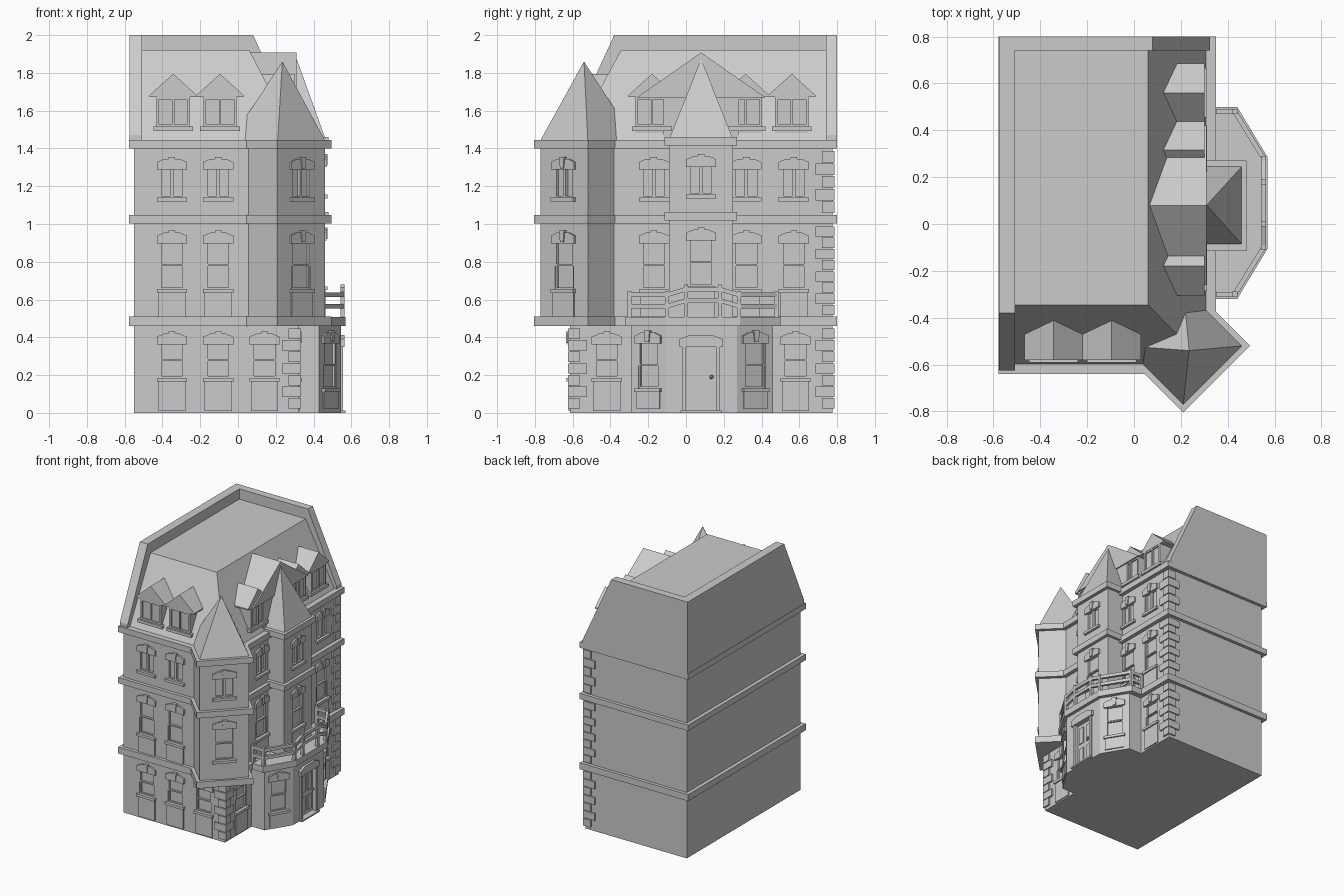
import bpy, bmesh, math
from mathutils import Matrix, Vector

if "Cube" in bpy.data.objects:
    bpy.data.objects.remove(bpy.data.objects["Cube"])

I = Matrix.Identity(4)


def frame(x, y, deg):
    """Wall frame: local x runs along the wall, local -y points outward."""
    return Matrix.Translation((x, y, 0)) @ Matrix.Rotation(math.radians(deg), 4, 'Z')


def hull(bm, pts, M=I):
    vs = [bm.verts.new(M @ Vector(p)) for p in pts]
    bmesh.ops.convex_hull(bm, input=vs)


def plan(bm, pts, z0, z1):
    hull(bm, [(x, y, z) for x, y in pts for z in (z0, z1)])


def profile(bm, pts, y0, y1, M=I):
    hull(bm, [(x, y, z) for x, z in pts for y in (y0, y1)], M)


def box(bm, x0, x1, y0, y1, z0, z1, M=I):
    profile(bm, [(x0, z0), (x1, z0), (x1, z1), (x0, z1)], y0, y1, M)


def finish(name, bm):
    bmesh.ops.dissolve_limit(bm, angle_limit=0.002, verts=bm.verts, edges=bm.edges)
    bmesh.ops.recalc_face_normals(bm, faces=bm.faces)
    me = bpy.data.meshes.new(name)
    bm.to_mesh(me)
    bm.free()
    ob = bpy.data.objects.new(name, me)
    bpy.context.collection.objects.link(ob)
    return ob


def solid(name, pts, z0, z1):
    bm = bmesh.new()
    plan(bm, pts, z0, z1)
    return finish(name, bm)


def rect(x0, x1, y0, y1):
    return [(x0, y0), (x1, y0), (x1, y1), (x0, y1)]


def diamond(r):
    return [(.21, -.52 - r), (.21 + r, -.52), (.21, -.52 + r), (.21 - r, -.52)]


# Wall masses
walls = [solid("main_walls", rect(-.55, .32, -.615, .775), 0, 1.44),
         solid("corner_turret", diamond(.25), .46, 1.44),
         solid("upper_bay", rect(.25, .455, -.09, .25), .47, 1.44),
         solid("entrance_bay", [(.25, -.29), (.43, -.29), (.545, -.105), (.545, .27),
                                (.43, .46), (.25, .46)], 0, .47)]

# Cornices
for i, (z0, z1) in enumerate([(.46, .51), (1.003, 1.048), (1.4, 1.445)]):
    solid(f"main_cornice_{i}", rect(-.578, .35, -.64, .8), z0, z1)
    solid(f"turret_cornice_{i}", diamond(.285), z0, z1)
    if i:
        solid(f"bay_cornice_{i}", rect(.25, .48, -.115, .27), z0 + .016, z1 + .016)
solid("balcony_slab", [(.3, -.32), (.44, -.32), (.57, -.105), (.57, .285), (.44, .5), (.3, .5)], .46, .508)

# Mansard roof and parapets
bm = bmesh.new()
hull(bm, [(-.55, -.6, 1.44), (.31, -.6, 1.44), (.31, .77, 1.44), (-.55, .77, 1.44),
          (-.55, -.345, 1.92), (.06, -.345, 1.92), (.06, .77, 1.92), (-.55, .77, 1.92)])
finish("mansard_roof", bm)
bm = bmesh.new()
profile(bm, [(-.575, 1.44), (.325, 1.44), (.325, 1.47), (.08, 2), (-.575, 2)], .74, .8)
finish("back_parapet", bm)
bm = bmesh.new()
hull(bm, [(x, y, z) for x in (-.575, -.507)
          for y, z in [(-.625, 1.44), (-.625, 1.47), (-.38, 2), (.8, 2), (.8, 1.44)]])
finish("left_parapet", bm)

# Turret and bay spires
bm = bmesh.new()
hull(bm, [(x, y, 1.444) for x, y in diamond(.25)] + [(.235, -.54, 1.86)])
finish("turret_spire", bm)
bm = bmesh.new()
hull(bm, [(.2, -.085, 1.46), (.46, -.085, 1.46), (.46, .245, 1.46), (.2, .245, 1.46),
          (.31, .08, 1.875), (.2, .08, 1.875)])
finish("bay_spire", bm)
bm = bmesh.new()
profile(bm, [(-.34, 1.67), (.34, 1.67), (0, 1.908)], 0, .245, frame(.31, .08, 90))
box(bm, -.2, .2, .01, .2, 1.44, 1.68, frame(.31, .08, 90))
finish("large_gable", bm)

# Windows: opening cutter, sashes, lintel with keystone, sill, apron panel
cut = bmesh.new()


def window(name, M, z0, z1, apron=None, w=.064, casement=False):
    box(cut, -w, w, -.02, .018, z0, z1, M)
    bm = bmesh.new()
    t = .009
    mid = (z0 + z1) / 2
    if casement:
        panes = [(-w, 0, z0, z1, 0), (0, w, z0, z1, 0)]
    else:
        panes = [(-w, w, z0, mid + .004, .004), (-w, w, mid - .004, z1, 0)]
    for a, b, c, d, o in panes:
        y0, y1 = .002 + o, .02
        box(bm, a, a + t, y0, y1, c, d, M)
        box(bm, b - t, b, y0, y1, c, d, M)
        box(bm, a, b, y0, y1, c, c + t, M)
        box(bm, a, b, y0, y1, d - t, d, M)
    s = w + .016
    profile(bm, [(-s, z1 - .012), (s, z1 - .012), (s, z1 + .028), (.04, z1 + .045),
                 (-.04, z1 + .045), (-s, z1 + .028)], -.013, .01, M)
    profile(bm, [(-.012, z1 - .005), (.012, z1 - .005), (.018, z1 + .056), (-.018, z1 + .056)], -.02, .01, M)
    box(bm, -s, s, -.018, .01, z0 - .02, z0, M)
    if apron is not None:
        box(bm, -w - .008, w + .008, -.008, .01, apron, z0 - .02, M)
    finish(name, bm)


front = [frame(x, -.615, 0) for x in (-.35, -.105, .14)]
side = [frame(.32, y, 90) for y in (-.17, .32, .57)]
turret = frame(.335, -.645, 45)
bay = frame(.455, .08, 90)
for i, M in enumerate(front + [frame(.32, -.42, 90), frame(.32, .58, 90)]):
    window(f"ground_window_{i}", M, .185, .375, .01)
a = math.degrees(math.atan2(.185, .115))
for i, M in enumerate([frame(.4875, -.1975, a), frame(.4875, .365, 180 - a)]):
    window(f"entrance_bay_window_{i}", M, .13, .38, .02)
for i, M in enumerate(front[:2] + side + [bay]):
    dz = .015 if i == 5 else 0
    window(f"second_floor_window_{i}", M, .655 + dz, .91 + dz, .508)
    window(f"third_floor_window_{i}", M, 1.14 + dz, 1.3 + dz, casement=True)
window("turret_second_window", turret, .655, .91, .508, .07)
window("turret_third_window", turret, 1.14, 1.3, None, .07, True)

# Front door with surround and knob
D = frame(.545, .08, 90)
box(cut, -.08, .08, -.02, .02, .012, .35, D)
bm = bmesh.new()
for s in (-1, 1):
    box(bm, *sorted((s * .08, s * .1)), -.012, .01, 0, .36, D)
    for z0, z1 in ((.04, .15), (.19, .32)):
        box(bm, *sorted((s * .015, s * .065)), .013, .03, z0, z1, D)
profile(bm, [(-.115, .35), (.115, .35), (.115, .39), (.06, .412), (-.06, .412), (-.115, .39)], -.018, .01, D)
box(bm, -.11, .11, -.025, .01, 0, .012, D)
bmesh.ops.create_icosphere(bm, subdivisions=1, radius=.012, matrix=D @ Matrix.Translation((.055, .0, .19)))
finish("front_door", bm)

cutter = finish("opening_cutter", cut)
cutter.hide_render = True
cutter.hide_viewport = True
cutter.display_type = 'WIRE'
for w in walls:
    m = w.modifiers.new("openings", 'BOOLEAN')
    m.operation, m.object, m.solver = 'DIFFERENCE', cutter, 'EXACT'


# Dormers
def dormer(name, M):
    bm = bmesh.new()
    box(bm, -.088, .088, .012, .12, 1.46, 1.69, M)
    profile(bm, [(-.125, 1.672), (.125, 1.672), (.125, 1.682), (0, 1.795), (-.125, 1.682)], 0, .175, M)
    for x0, x1 in ((-.088, -.074), (-.006, .006), (.074, .088)):
        box(bm, x0, x1, .0, .02, 1.515, 1.675, M)
    for z in (1.515, 1.66):
        box(bm, -.08, .08, .003, .02, z, z + .012, M)
    box(bm, -.105, .105, -.012, .06, 1.492, 1.515, M)
    finish(name, bm)


for i, M in enumerate([frame(-.343, -.58, 0), frame(-.095, -.58, 0)] +
                      [frame(.3, y, 90) for y in (-.18, .315, .56)]):
    dormer(f"dormer_{i}", M)

# Corner quoins, alternating long and short
bm = bmesh.new()
for y, s, spans in ((-.615, 1, [(.02, .45)]), (.775, -1, [(.02, .45), (.515, .99), (1.055, 1.39)])):
    for z0, z1 in spans:
        n = round((z1 - z0) / .062)
        h = (z1 - z0) / n
        for k in range(n):
            L = .1 if k % 2 else .065
            box(bm, .333 - L, .333, *sorted((y - s * .01, y - s * .01 + s * L)),
                z0 + k * h + .003, z0 + (k + 1) * h - .003)
finish("quoins", bm)

# Balcony railing: posts and double rails, stepping up over the door
bm = bmesh.new()


def bar(p, q, r=.012):
    p, q = Vector(p), Vector(q)
    n = Vector((q.y - p.y, p.x - q.x, 0)).normalized() * .01
    hull(bm, [v + n * s + Vector((0, 0, r * t)) for v in (p, q) for s in (-1, 1) for t in (-1, 1)])


path = [(.34, -.3, 0), (.43, -.3, 0), (.553, -.1, 0), (.553, 0, .03), (.553, .18, .03),
        (.553, .28, 0), (.43, .48, 0), (.34, .48, 0)]
for z in (.565, .625):
    for p, q in zip(path, path[1:]):
        bar((p[0], p[1], z + p[2]), (q[0], q[1], z + q[2]))
for x, y, dz in path:
    box(bm, x - .011, x + .011, y - .011, y + .011, .5, .645 + dz * 1.2)
finish("balcony_railing", bm)
